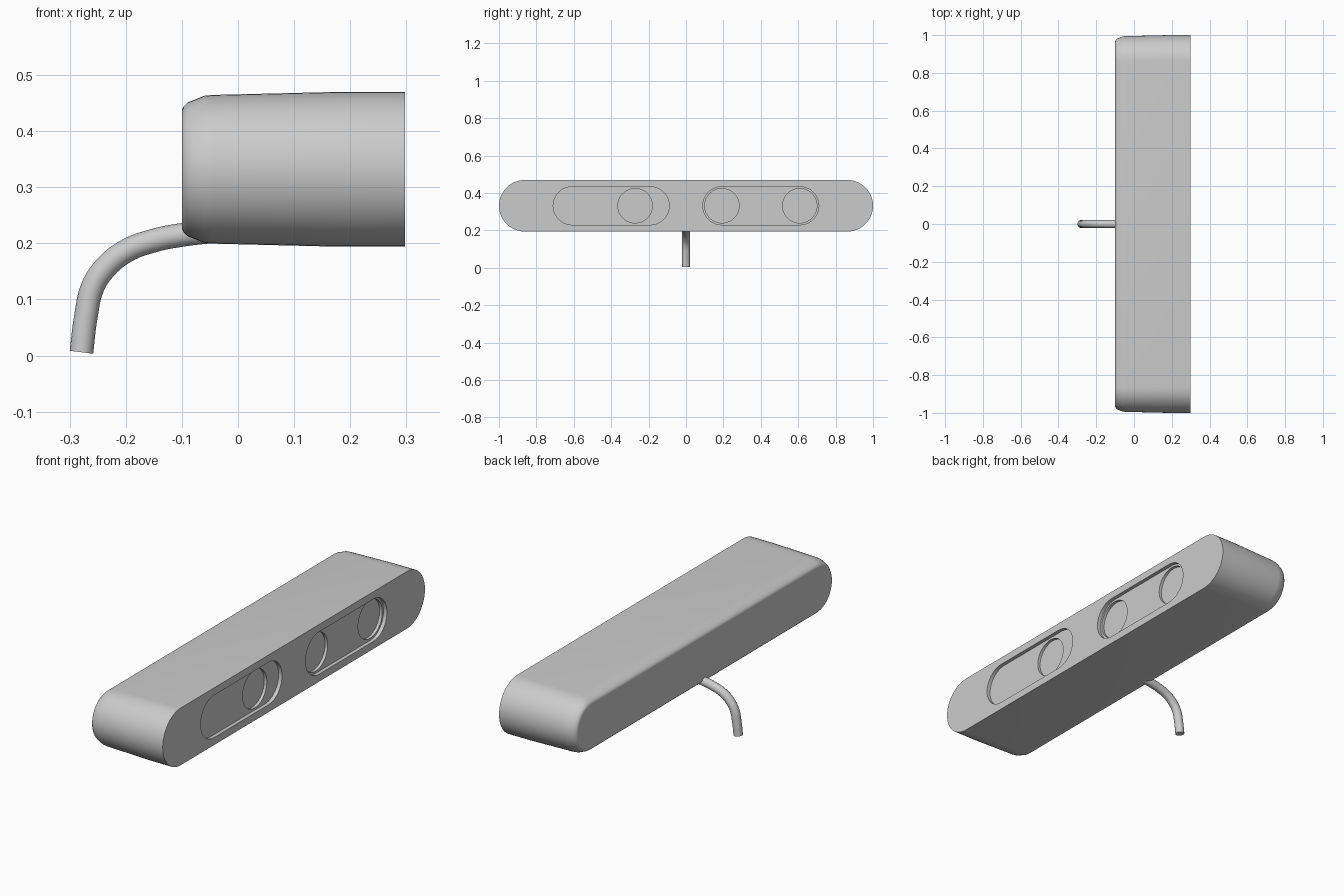
import bpy, bmesh, math

cube = bpy.data.objects.get("Cube")
if cube:
    bpy.data.objects.remove(cube, do_unlink=True)

grey = bpy.data.materials.new("light grey")
grey.use_nodes = True
colour = (0.6, 0.6, 0.6, 1)
grey.diffuse_color = colour
grey.node_tree.nodes["Principled BSDF"].inputs["Base Color"].default_value = colour

MID_Z = 0.332
FRONT = 0.298


def pill(name, y0, y1, profile, segments=24):
    """Loft a pill outline along x; y0/y1 are the arc centres, profile is (x, radius)."""
    bm = bmesh.new()
    rings = []
    for x, r in profile:
        ring = []
        for centre, start in ((y1, -math.pi / 2), (y0, math.pi / 2)):
            count = segments + 1 if y1 > y0 else segments
            for i in range(count):
                a = start + math.pi * i / segments
                ring.append(bm.verts.new((x, centre + r * math.cos(a), MID_Z + r * math.sin(a))))
        rings.append(ring)
    for a, b in zip(rings, rings[1:]):
        for i in range(len(a)):
            j = (i + 1) % len(a)
            bm.faces.new((a[i], a[j], b[j], b[i]))
    bm.faces.new(rings[0])
    bm.faces.new(rings[-1])
    bmesh.ops.recalc_face_normals(bm, faces=bm.faces)
    mesh = bpy.data.meshes.new(name)
    bm.to_mesh(mesh)
    bm.free()
    mesh.materials.append(grey)
    obj = bpy.data.objects.new(name, mesh)
    bpy.context.collection.objects.link(obj)
    return obj


def select(obj):
    bpy.ops.object.select_all(action='DESELECT')
    obj.select_set(True)
    bpy.context.view_layer.objects.active = obj


# Tapered housing with a softened back edge
body = pill("housing", -0.862, 0.862, [
    (-0.1, 0.1), (-0.1, 0.106), (-0.097, 0.112), (-0.09, 0.119), (-0.08, 0.123),
    (-0.06, 0.131), (-0.045, 0.1325), (0.18, 0.138), (FRONT, 0.138)])

# Shallow window slots, then deeper round lens wells
def well(name, y0, y1, r, depth):
    return pill(name, y0, y1, [(FRONT - depth, r), (FRONT + 0.05, r)])

cutters = [well("slot_cutter", side * 0.4 - 0.208, side * 0.4 + 0.208, 0.102, 0.018)
           for side in (-1, 1)]
cutters += [well("lens_cutter", y, y, 0.092, 0.032) for y in (-0.272, 0.192, 0.608)]
for cutter in cutters:
    select(body)
    cut = body.modifiers.new("recess", 'BOOLEAN')
    cut.operation = 'DIFFERENCE'
    cut.solver = 'EXACT'
    cut.object = cutter
    bpy.ops.object.modifier_apply(modifier=cut.name)
    bpy.data.objects.remove(cutter, do_unlink=True)
select(body)
bpy.ops.object.shade_smooth_by_angle(angle=math.radians(35))

# Bent round cable leaving the lower back
path = [(-0.279, 0.006), (-0.271, 0.07), (-0.259, 0.122), (-0.237, 0.156),
        (-0.2, 0.186), (-0.15, 0.205), (-0.1, 0.215), (-0.03, 0.223)]
curve = bpy.data.curves.new("cable", 'CURVE')
curve.dimensions = '3D'
curve.bevel_depth = 0.021
curve.bevel_resolution = 6
curve.use_fill_caps = True
curve.resolution_u = 6
spline = curve.splines.new('BEZIER')
spline.bezier_points.add(len(path) - 1)
for point, (x, z) in zip(spline.bezier_points, path):
    point.co = (x, 0, z)
    point.handle_left_type = point.handle_right_type = 'AUTO'
curve.materials.append(grey)
cable = bpy.data.objects.new("cable", curve)
bpy.context.collection.objects.link(cable)
select(cable)
bpy.ops.object.convert(target='MESH')
bpy.ops.object.shade_smooth_by_angle(angle=math.radians(35))
